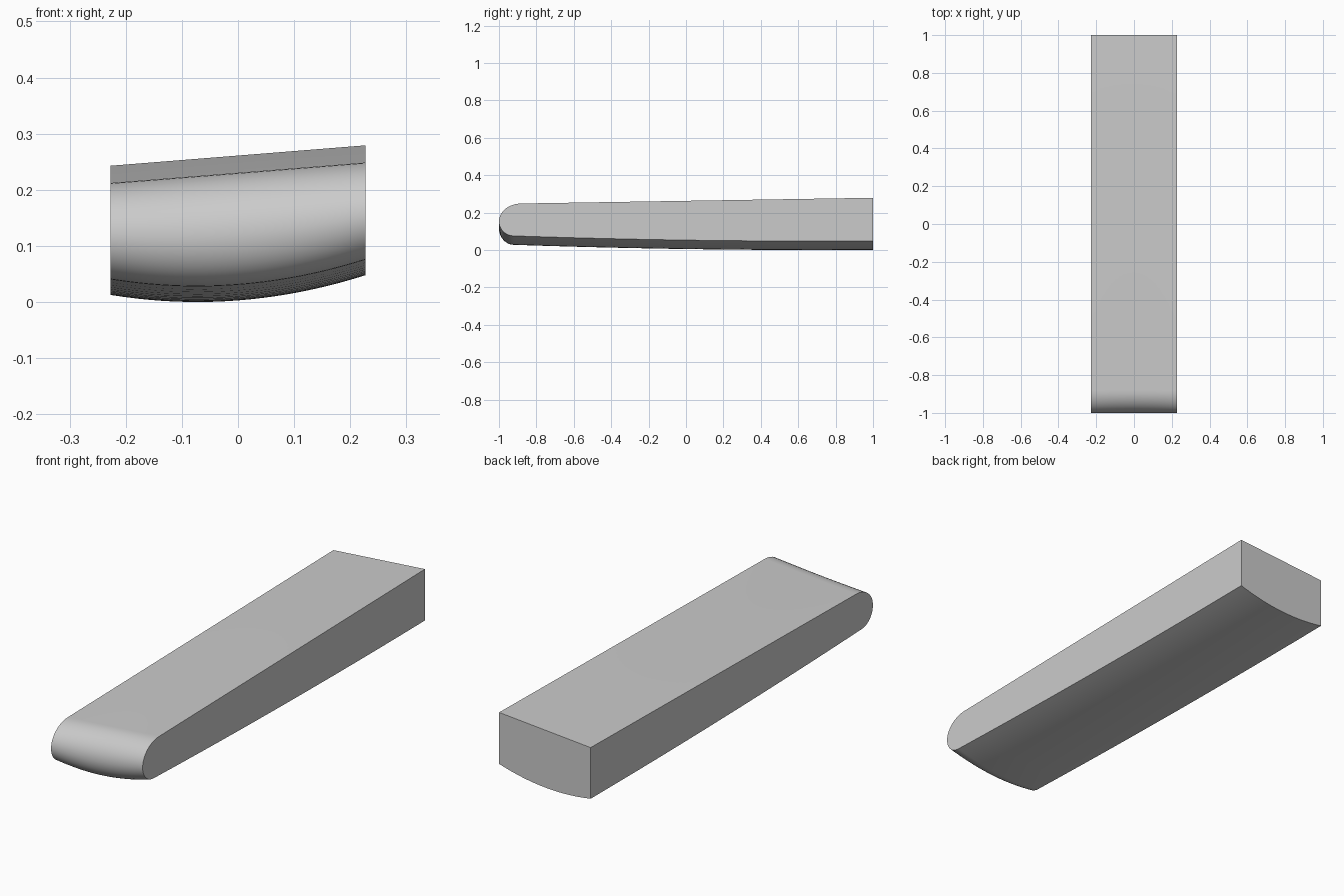
import bpy, bmesh
from math import sin, cos, pi, radians

if "Cube" in bpy.data.objects:
    bpy.data.objects.remove(bpy.data.objects["Cube"])

HALF_W = 0.227
COLS = 20          # strips across the width
ARC = 10           # segments per rounded corner


def top_z(x, y):
    # sloped flat top
    return 0.261 + 0.08 * x + 0.0163 * (y - 1)


def bottom_z(x, y):
    # belly curved across the width, rising slightly towards the nose
    return 0.53 * (x + 0.073) ** 2 + 0.027 * ((y - 0.7) / 1.6) ** 2


def profile(x):
    # closed y/z outline of the slab at one position across the width
    y_top, y_bot = -0.88, -0.92
    zt, zb = top_z(x, y_top), bottom_z(x, y_bot)
    tip = zb + 0.45 * (zt - zb)
    pts = [(1, top_z(x, 1))]
    for i in range(ARC + 1):
        a = i / ARC * pi / 2
        pts.append((y_top - 0.12 * sin(a), tip + (zt - tip) * cos(a)))
    for i in range(1, ARC + 1):
        a = i / ARC * pi / 2
        pts.append((y_bot - 0.08 * cos(a), tip - (tip - zb) * sin(a)))
    for i in range(1, 13):
        y = y_bot + (1 - y_bot) * i / 12
        pts.append((y, bottom_z(x, y)))
    return pts


# Slab body: outlines swept across the width, closed by flat sides
bm = bmesh.new()
rings = []
for c in range(COLS + 1):
    x = -HALF_W + 2 * HALF_W * c / COLS
    rings.append([bm.verts.new((x, y, z)) for y, z in profile(x)])
n = len(rings[0])
for r0, r1 in zip(rings, rings[1:]):
    for i in range(n):
        j = (i + 1) % n
        bm.faces.new((r0[i], r0[j], r1[j], r1[i]))
bm.faces.new(rings[0])
bm.faces.new(rings[-1])
bmesh.ops.recalc_face_normals(bm, faces=bm.faces)

mesh = bpy.data.meshes.new("rounded_slab")
bm.to_mesh(mesh)
bm.free()
slab = bpy.data.objects.new("rounded_slab", mesh)
bpy.context.collection.objects.link(slab)
bpy.context.view_layer.objects.active = slab
slab.select_set(True)
bpy.ops.object.shade_smooth_by_angle(angle=radians(30))
